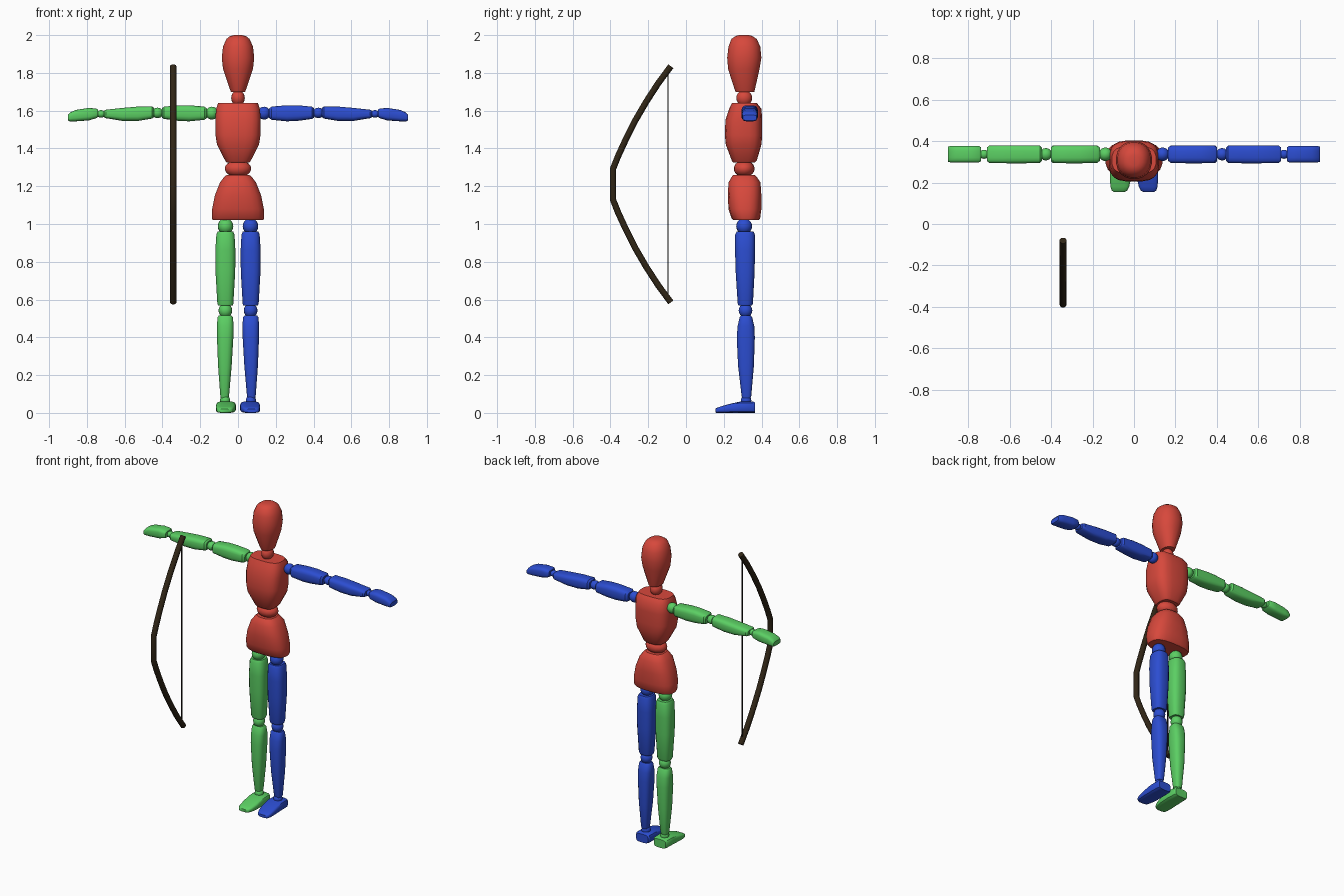
import bpy, bmesh, math
from mathutils import Vector


def material(name, rgb):
    m = bpy.data.materials.new(name)
    m.diffuse_color = (*rgb, 1)
    return m


RED = material("red", (0.68, 0.065, 0.045))
GREEN = material("green", (0.105, 0.62, 0.125))
BLUE = material("blue", (0.025, 0.075, 0.64))
WOOD = material("dark_wood", (0.03, 0.019, 0.008))
STRING = material("string_dark", (0.012, 0.009, 0.006))


def finish(name, bm, mat, angle=35):
    bmesh.ops.recalc_face_normals(bm, faces=bm.faces)
    me = bpy.data.meshes.new(name)
    bm.to_mesh(me)
    bm.free()
    me.materials.append(mat)
    ob = bpy.data.objects.new(name, me)
    bpy.context.collection.objects.link(ob)
    bpy.ops.object.select_all(action='DESELECT')
    ob.select_set(True)
    bpy.context.view_layer.objects.active = ob
    bpy.ops.object.shade_smooth_by_angle(angle=math.radians(angle))
    return ob


def skin(bm, rings):
    """Join rings of points into a closed tube."""
    rows = [[bm.verts.new(p) for p in r] for r in rings]
    n = len(rows[0])
    for r0, r1 in zip(rows, rows[1:]):
        for i in range(n):
            j = (i + 1) % n
            bm.faces.new((r0[i], r0[j], r1[j], r1[i]))
    bm.faces.new(rows[0])
    bm.faces.new(rows[-1])


def loft(name, mat, axis, sections, power=2.6, side=1, n=16):
    """Sections are (position, a_min, a_max, b_min, b_max) along an axis."""
    rings = []
    for t, a0, a1, b0, b1 in sections:
        ring = []
        for i in range(n):
            w = 2 * math.pi * (i + 0.5) / n
            c, s = math.cos(w), math.sin(w)
            a = (a0 + a1) / 2 + (a1 - a0) / 2 * math.copysign(abs(c) ** (2 / power), c)
            b = (b0 + b1) / 2 + (b1 - b0) / 2 * math.copysign(abs(s) ** (2 / power), s)
            x, y, z = {'x': (t, a, b), 'y': (a, t, b), 'z': (a, b, t)}[axis]
            ring.append((x * side, y, z))
        rings.append(ring)
    bm = bmesh.new()
    skin(bm, rings)
    return finish(name, bm, mat)


def ball(name, mat, centre, radii):
    bm = bmesh.new()
    bmesh.ops.create_uvsphere(bm, u_segments=16, v_segments=10, radius=1)
    for v in bm.verts:
        v.co = Vector(c + r * p for c, r, p in zip(centre, radii, v.co))
    return finish(name, bm, mat, 60)


def sweep(name, mat, x, path, radius, n=10):
    """Round rod along a path of (y, z) points at a fixed x."""
    pts = [Vector((x, y, z)) for y, z in path]
    rings = []
    for i, p in enumerate(pts):
        d0 = (p - pts[max(i - 1, 0)]).normalized()
        d1 = (pts[min(i + 1, len(pts) - 1)] - p).normalized()
        d = (d0 + d1).normalized()
        u = Vector((1, 0, 0))
        v = d.cross(u)
        rings.append([p + radius * (u * math.cos(2 * math.pi * k / n) + v * math.sin(2 * math.pi * k / n))
                      for k in range(n)])
    bm = bmesh.new()
    skin(bm, rings)
    return finish(name, bm, mat, 40)


# Head, neck, torso, waist, pelvis
loft("head", RED, 'z', [
    (1.70, -.038, .038, .262, .362), (1.715, -.044, .044, .256, .366),
    (1.82, -.08, .08, .222, .39), (1.88, -.087, .087, .217, .40),
    (1.94, -.08, .08, .224, .394), (1.98, -.062, .062, .24, .375),
    (1.995, -.042, .042, .262, .352), (2.0, -.022, .022, .28, .334)], 2.2, n=20)
ball("neck", RED, (0, .308, 1.667), (.036, .042, .042))
loft("torso", RED, 'z', [
    (1.325, -.06, .06, .25, .365), (1.335, -.068, .068, .242, .375),
    (1.42, -.112, .112, .21, .40), (1.47, -.12, .12, .205, .404),
    (1.55, -.121, .121, .208, .404), (1.61, -.117, .117, .228, .40),
    (1.64, -.106, .106, .243, .376)], 3.2, n=20)
ball("waist", RED, (0, .308, 1.293), (.07, .055, .045))
loft("pelvis", RED, 'z', [
    (1.02, -.135, .135, .25, .385), (1.03, -.14, .14, .24, .393),
    (1.08, -.138, .138, .224, .40), (1.15, -.124, .124, .221, .40),
    (1.22, -.096, .096, .224, .395), (1.25, -.073, .073, .242, .375),
    (1.26, -.06, .06, .25, .365)], 2.7, n=20)

for side, tag, mat in ((1, "left", BLUE), (-1, "right", GREEN)):
    # Arm
    ball(f"shoulder_{tag}", mat, (side * .138, .337, 1.587), (.033, .033, .034))
    loft(f"upper_arm_{tag}", mat, 'x', [
        (.165, .305, .37, 1.56, 1.612), (.178, .294, .38, 1.551, 1.622),
        (.26, .293, .381, 1.543, 1.629), (.32, .293, .381, 1.546, 1.629),
        (.392, .294, .38, 1.556, 1.621), (.402, .305, .37, 1.562, 1.613)], 3.4, side)
    ball(f"elbow_{tag}", mat, (side * .426, .337, 1.588), (.03, .03, .028))
    loft(f"forearm_{tag}", mat, 'x', [
        (.445, .305, .37, 1.565, 1.615), (.455, .294, .38, 1.558, 1.623),
        (.53, .293, .381, 1.545, 1.622), (.61, .293, .381, 1.545, 1.615),
        (.70, .295, .379, 1.56, 1.605), (.71, .303, .371, 1.565, 1.6)], 3.4, side)
    ball(f"wrist_{tag}", mat, (side * .725, .337, 1.583), (.024, .022, .02))
    loft(f"hand_{tag}", mat, 'x', [
        (.74, .303, .371, 1.567, 1.605), (.75, .297, .378, 1.56, 1.611),
        (.79, .297, .378, 1.548, 1.615), (.86, .297, .378, 1.543, 1.604),
        (.89, .298, .377, 1.543, 1.59), (.90, .301, .374, 1.548, 1.577)], 3.6, side)
    # Leg
    ball(f"hip_{tag}", mat, (side * .066, .308, .988), (.041, .042, .042))
    loft(f"thigh_{tag}", mat, 'z', [
        (.568, .027, .106, .277, .35), (.58, .024, .11, .273, .355),
        (.75, .014, .12, .262, .364), (.86, .013, .121, .259, .366),
        (.945, .018, .115, .26, .365), (.96, .025, .108, .268, .358)], 2.8, side)
    ball(f"knee_{tag}", mat, (side * .067, .315, .542), (.036, .036, .038))
    loft(f"shin_{tag}", mat, 'z', [
        (.08, .05, .092, .297, .343), (.09, .047, .094, .294, .346),
        (.25, .033, .106, .275, .36), (.40, .024, .112, .268, .365),
        (.46, .023, .112, .273, .362), (.505, .026, .109, .283, .351),
        (.515, .034, .102, .29, .344)], 2.8, side)
    ball(f"ankle_{tag}", mat, (side * .068, .318, .066), (.027, .028, .028))
    loft(f"foot_{tag}", mat, 'y', [
        (.365, .022, .108, 0, .055), (.355, .014, .114, 0, .061),
        (.29, .011, .116, 0, .061), (.22, .014, .117, 0, .045),
        (.18, .023, .114, 0, .033), (.162, .032, .108, 0, .027),
        (.155, .045, .098, .002, .02)], 4, side)

# Bow: half the curve mirrored about its grip height
BOW_X, GRIP_Z = -.343, 1.21
upper = [(-.387, 1.29), (-.36, 1.358), (-.32, 1.445), (-.27, 1.545),
         (-.21, 1.648), (-.145, 1.748), (-.08, 1.835)]
lower = [(y, 2 * GRIP_Z - z) for y, z in reversed(upper)]
sweep("bow", WOOD, BOW_X, lower + upper, .0175)
sweep("bow_string", STRING, BOW_X, [(-.095, .605), (-.095, 1.815)], .004, 6)
